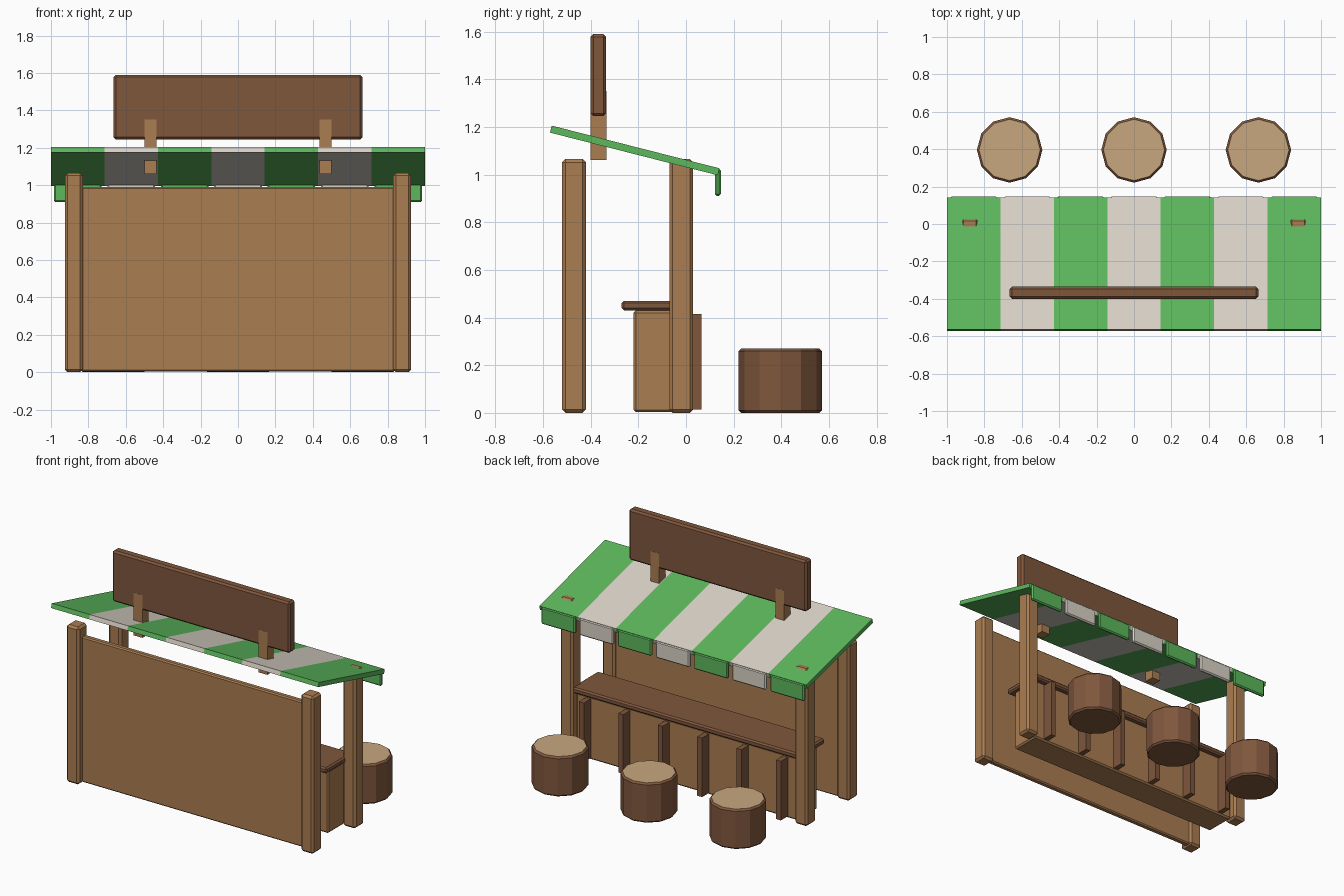
import bpy
import bmesh
from mathutils import Vector

cube = bpy.data.objects.get("Cube")
if cube:
    bpy.data.objects.remove(cube, do_unlink=True)


def make_material(name, color):
    mat = bpy.data.materials.new(name)
    mat.use_nodes = True
    mat.diffuse_color = (*color, 1)
    mat.node_tree.nodes["Principled BSDF"].inputs["Base Color"].default_value = (*color, 1)
    return mat


wood = make_material("light_wood", (0.41, 0.205, 0.083))
brown = make_material("dark_wood", (0.215, 0.095, 0.046))
green = make_material("awning_green", (0.11, 0.48, 0.11))
cream = make_material("awning_cream", (0.70, 0.65, 0.57))
tan = make_material("cut_wood_tan", (0.57, 0.39, 0.21))


def finish(name, bm, mats):
    bmesh.ops.recalc_face_normals(bm, faces=bm.faces)
    mesh = bpy.data.meshes.new(name)
    bm.to_mesh(mesh)
    bm.free()
    for mat in mats:
        mesh.materials.append(mat)
    obj = bpy.data.objects.new(name, mesh)
    bpy.context.collection.objects.link(obj)
    return obj


def box(name, x, y, z, mat, bevel=0.0):
    """Box from its (min, max) range on each axis, with chamfered edges."""
    bm = bmesh.new()
    bmesh.ops.create_cube(bm, size=1)
    for v in bm.verts:
        v.co = Vector(sum(r) / 2 + c * (r[1] - r[0]) for c, r in zip(v.co, (x, y, z)))
    if bevel:
        bmesh.ops.bevel(bm, geom=bm.edges[:], offset=bevel, segments=1, affect='EDGES')
    return finish(name, bm, [mat])


# Four corner posts and two sign brackets, mirrored left and right
for side, s in (("left", 1), ("right", -1)):
    post_x = sorted((s * 0.83, s * 0.925))
    box(f"wall_post_{side}", post_x, (-0.52, -0.42), (0, 1.065), wood, 0.014)
    box(f"counter_post_{side}", post_x, (-0.07, 0.03), (0, 1.065), wood, 0.014)
    bracket_x = sorted((s * 0.435, s * 0.50))
    box(f"sign_bracket_{side}", bracket_x, (-0.401, -0.334), (1.06, 1.35), wood)

# Wall and blank sign board
box("wall", (-0.84, 0.84), (-0.475, -0.435), (0.005, 0.99), wood, 0.008)
box("sign_board", (-0.665, 0.665), (-0.40, -0.335), (1.245, 1.59), brown, 0.012)

# Counter with upright slats along its customer side
box("counter_body", (-0.83, 0.83), (-0.22, -0.01), (0.003, 0.43), wood, 0.01)
box("counter_top", (-0.85, 0.85), (-0.27, 0.015), (0.43, 0.47), brown, 0.01)
for i in range(6):
    cx = (i - 2.5) * 0.295
    box(f"counter_slat_{i + 1}", (cx - 0.018, cx + 0.018), (-0.02, 0.065), (0.015, 0.415), brown)

# Sloping striped awning: one profile swept through seven stripes
STRIPES = 7
profile = [(-0.563, 1.205), (0.141, 1.026), (0.133, 0.997), (-0.571, 1.176)]
bm = bmesh.new()
rings = [[bm.verts.new((-1 + 2 * i / STRIPES, y, z)) for y, z in profile]
         for i in range(STRIPES + 1)]
for i in range(STRIPES):
    a, b = rings[i], rings[i + 1]
    for j in range(4):
        k = (j + 1) % 4
        bm.faces.new((a[j], a[k], b[k], b[j])).material_index = i % 2
bm.faces.new(rings[0])
bm.faces.new(rings[-1])
finish("awning", bm, [green, cream])

# Hanging flaps, one per stripe
for i in range(STRIPES):
    cx = -1 + (2 * i + 1) / STRIPES
    box(f"awning_flap_{i + 1}", (cx - 0.127, cx + 0.127), (0.122, 0.146), (0.91, 1.025),
        cream if i % 2 else green, 0.008)

# Log stools with a pale cut top
for i in range(3):
    bm = bmesh.new()
    bmesh.ops.create_cone(bm, cap_ends=True, segments=12, radius1=0.175, radius2=0.175, depth=0.27)
    rims = [e for e in bm.edges if abs(e.verts[0].co.z - e.verts[1].co.z) < 0.01]
    bmesh.ops.bevel(bm, geom=rims, offset=0.011, segments=1, affect='EDGES')
    bm.normal_update()
    for f in bm.faces:
        if f.normal.z > 0.9:
            f.material_index = 1
    stool = finish(f"stool_{i + 1}", bm, [brown, tan])
    stool.location = ((i - 1) * 0.665, 0.396, 0.135)
